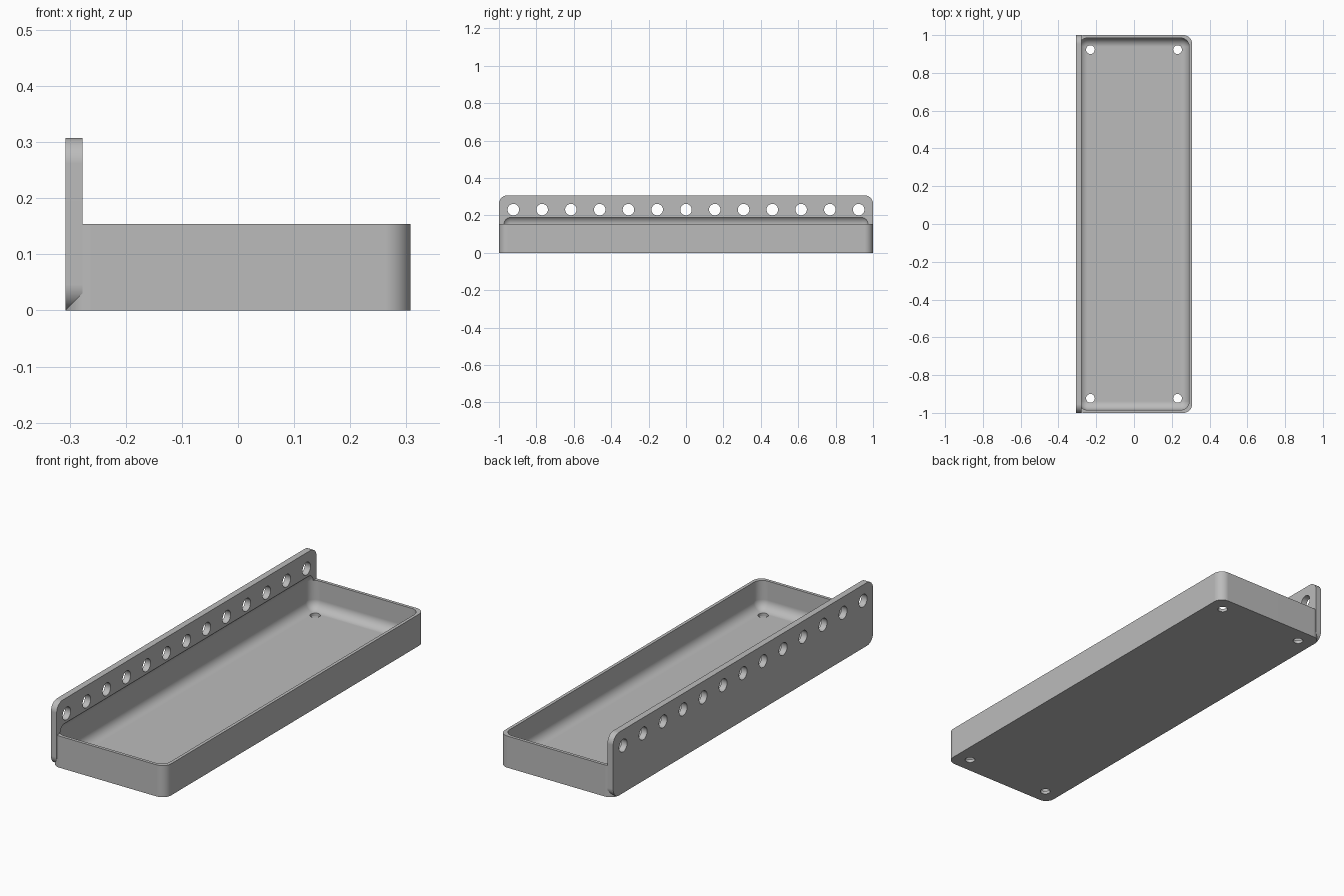
import bpy, bmesh, math
from mathutils import Vector

if "Cube" in bpy.data.objects:
    bpy.data.objects.remove(bpy.data.objects["Cube"], do_unlink=True)

U = 1 / 65            # base unit: the part is 130 units long
W, L, H = 40, 130, 10  # tray width, length, height
PLATE_H, PLATE_T, WALL, R = 20, 2, 1, 3
PITCH = 10

grey = bpy.data.materials.new("grey plastic")
grey.use_nodes = True
grey.diffuse_color = (0.5, 0.5, 0.5, 1)
grey.node_tree.nodes["Principled BSDF"].inputs["Base Color"].default_value = (0.5, 0.5, 0.5, 1)


def finish(bm, name):
    bmesh.ops.recalc_face_normals(bm, faces=bm.faces)
    mesh = bpy.data.meshes.new(name)
    bm.to_mesh(mesh)
    bm.free()
    mesh.materials.append(grey)
    ob = bpy.data.objects.new(name, mesh)
    bpy.context.collection.objects.link(ob)
    return ob


def rounded_box(name, lo, hi, radius, axis=None):
    """Box between two corners; rounds the edges along axis, or all edges."""
    lo, hi = Vector(lo) * U, Vector(hi) * U
    bm = bmesh.new()
    bmesh.ops.create_cube(bm, size=1)
    for v in bm.verts:
        v.co = [lo[i] if v.co[i] < 0 else hi[i] for i in range(3)]
    edges = [e for e in bm.edges if axis is None
             or abs((e.verts[0].co - e.verts[1].co).normalized()[axis]) > 0.9]
    bmesh.ops.bevel(bm, geom=edges, offset=radius * U, segments=12,
                    profile=0.5, affect='EDGES')
    return finish(bm, name)


def pins(name, centres, radius, depth, rotation=(0, 0, 0)):
    """Row of cylinders for cutting round holes."""
    bm = bmesh.new()
    for c in centres:
        bpy.ops.mesh.primitive_cylinder_add(vertices=48, radius=radius * U, depth=depth * U,
                                            location=Vector(c) * U, rotation=rotation)
        ob = bpy.context.object
        bpy.context.view_layer.update()
        ob.data.transform(ob.matrix_world)
        bm.from_mesh(ob.data)
        bpy.data.objects.remove(ob, do_unlink=True)
    return finish(bm, name)


def combine(target, other, operation):
    mod = target.modifiers.new(other.name, 'BOOLEAN')
    mod.operation, mod.solver, mod.object = operation, 'EXACT', other
    bpy.ops.object.select_all(action='DESELECT')
    bpy.context.view_layer.objects.active = target
    target.select_set(True)
    bpy.ops.object.modifier_apply(modifier=mod.name)
    bpy.data.objects.remove(other, do_unlink=True)


# Tray block joined with the upright perforated plate
tray = rounded_box("tray_with_hole_rail", (-W / 2, -L / 2, 0), (W / 2, L / 2, H), R, axis=2)
rail = rounded_box("hole_rail", (-W / 2, -L / 2, 0),
                   (-W / 2 + PLATE_T, L / 2, PLATE_H), R, axis=0)
combine(tray, rail, 'UNION')

# Rounded hollow, which also bites a shallow groove into the plate
hollow = rounded_box("hollow", (-W / 2 + WALL, -L / 2 + WALL, WALL),
                     (W / 2 - WALL, L / 2 - WALL, H + R), R)
combine(tray, hollow, 'DIFFERENCE')

# Row of holes along the plate
row = [(-W / 2 + PLATE_T / 2, i * PITCH, 1.5 * PITCH) for i in range(-6, 7)]
combine(tray, pins("rail_holes", row, 2, 6, (0, math.pi / 2, 0)), 'DIFFERENCE')

# Four screw holes through the floor
corners = [(sx * 1.5 * PITCH, sy * 6 * PITCH, 0) for sx in (-1, 1) for sy in (-1, 1)]
combine(tray, pins("floor_holes", corners, 1.5, 8), 'DIFFERENCE')

# Smooth rounds, crisp edges
bpy.ops.object.select_all(action='DESELECT')
tray.select_set(True)
bpy.context.view_layer.objects.active = tray
bpy.ops.object.shade_smooth_by_angle(angle=math.radians(25))
normals = tray.modifiers.new("even_normals", 'WEIGHTED_NORMAL')
normals.keep_sharp = True
